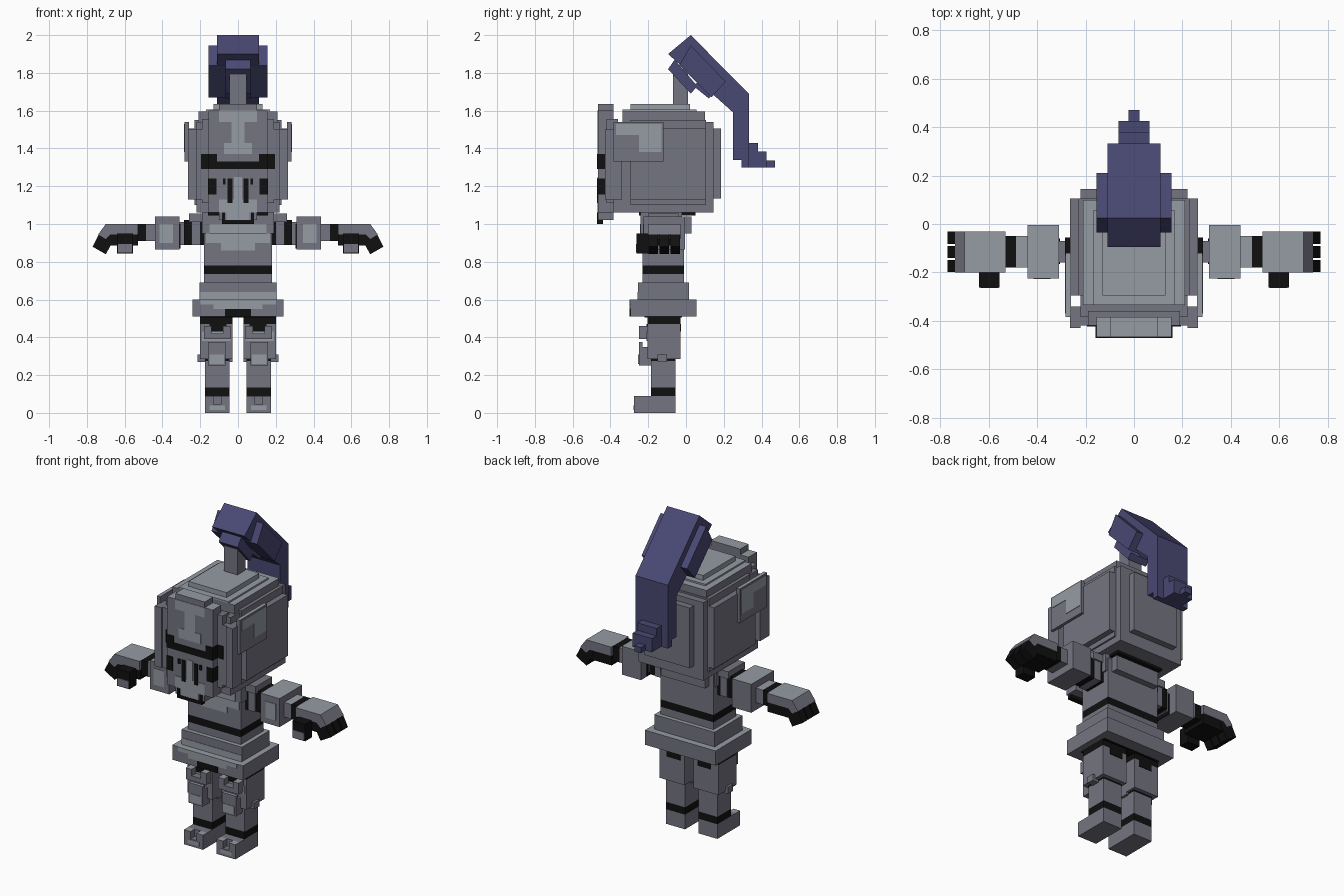
import bpy, bmesh

def srgb(h):
    c = [int(h[i:i + 2], 16) / 255 for i in (0, 2, 4)]
    return [((v + 0.055) / 1.055) ** 2.4 if v > 0.04 else v / 12.92 for v in c] + [1]

LIGHT, DARK, BLACK, PLUME = range(4)
MATS = []
for name, h in (("light steel", "959ca4"), ("dark steel", "757581"),
                ("black gap", "101010"), ("plume violet", "494873")):
    m = bpy.data.materials.new(name)
    m.diffuse_color = srgb(h)
    MATS.append(m)

def prism(bm, pts, place, a, b, mat, top=None):
    """Extrude a 2D polygon between a and b; upward faces may take another colour."""
    lo = [bm.verts.new(place(p, a)) for p in pts]
    hi = [bm.verts.new(place(p, b)) for p in pts]
    n = len(pts)
    faces = [bm.faces.new(lo), bm.faces.new(hi)]
    faces += [bm.faces.new((lo[i], lo[(i + 1) % n], hi[(i + 1) % n], hi[i])) for i in range(n)]
    bmesh.ops.recalc_face_normals(bm, faces=faces)
    for f in faces:
        f.material_index = top if top is not None and f.normal.z > 0.7 else mat

def along_x(p, t): return (t, p[0], p[1])
def along_y(p, t): return (p[0], t, p[1])
def along_z(p, t): return (p[0], p[1], t)

def box(bm, x0, x1, y0, y1, z0, z1, mat, top=None):
    prism(bm, [(x0, y0), (x1, y0), (x1, y1), (x0, y1)], along_z, z0, z1, mat, top)

def build(name, boxes=(), prisms=(), mirror=False):
    """One object from boxes and prisms, optionally mirrored across x = 0."""
    bm = bmesh.new()
    for b in boxes:
        box(bm, *b)
    for p in prisms:
        prism(bm, *p)
    me = bpy.data.meshes.new(name)
    bm.to_mesh(me)
    bm.free()
    for m in MATS:
        me.materials.append(m)
    ob = bpy.data.objects.new(name, me)
    bpy.context.collection.objects.link(ob)
    if mirror:
        ob.modifiers.new("mirror", 'MIRROR').use_mirror_merge = False
    return ob

# Legs: foot, ankle band, shin, knee and thigh
build("foot", [
    (0.045, 0.175, -0.275, -0.055, 0, 0.045, DARK),
    (0.045, 0.175, -0.235, -0.055, 0.045, 0.09, DARK),
    (0.045, 0.09, -0.275, -0.235, 0.045, 0.09, DARK, LIGHT),
    (0.13, 0.175, -0.275, -0.235, 0.045, 0.09, DARK, LIGHT),
    (0.07, 0.15, -0.277, -0.275, 0.015, 0.04, LIGHT)], mirror=True)
build("shin", [
    (0.045, 0.175, -0.185, -0.055, 0.09, 0.135, BLACK),
    (0.045, 0.175, -0.185, -0.055, 0.135, 0.275, DARK),
    (0.045, 0.175, -0.185, -0.055, 0.275, 0.29, BLACK)], mirror=True)
build("thigh", [
    (0.03, 0.2, -0.205, -0.03, 0.285, 0.47, DARK),
    (0.03, 0.2, -0.205, -0.03, 0.47, 0.515, BLACK),
    (0.06, 0.15, -0.208, -0.027, 0.43, 0.47, BLACK),
    (0.04, 0.19, -0.208, -0.205, 0.38, 0.43, LIGHT)], mirror=True)
build("thigh_plate", [
    (0.04, 0.08, -0.25, -0.205, 0.40, 0.46, DARK, LIGHT),
    (0.14, 0.18, -0.25, -0.205, 0.40, 0.46, DARK, LIGHT),
    (0.04, 0.18, -0.25, -0.205, 0.39, 0.42, DARK)], mirror=True)
build("knee", [
    (0.065, 0.16, -0.25, -0.185, 0.25, 0.30, DARK),
    (0.065, 0.16, -0.23, -0.185, 0.30, 0.35, DARK, LIGHT),
    (0.065, 0.16, -0.25, -0.23, 0.30, 0.375, DARK, LIGHT),
    (0.075, 0.15, -0.253, -0.25, 0.26, 0.31, LIGHT),
    (0.03, 0.215, -0.15, -0.1, 0.27, 0.31, DARK)], mirror=True)

# Skirt and torso
build("skirt", [
    (-0.24, 0.24, -0.295, 0.055, 0.51, 0.60, DARK, LIGHT),
    (-0.205, 0.205, -0.255, 0.015, 0.60, 0.69, DARK, LIGHT),
    (-0.2, 0.2, -0.298, -0.295, 0.575, 0.60, LIGHT),
    (-0.13, 0.13, -0.298, -0.295, 0.55, 0.575, LIGHT),
    (-0.07, 0.07, -0.298, -0.295, 0.51, 0.55, BLACK),
    (-0.2, 0.2, -0.258, -0.255, 0.60, 0.64, LIGHT),
    (-0.2, 0.2, -0.22, -0.02, 0.505, 0.51, BLACK)])
build("torso", [
    (-0.18, 0.18, -0.23, -0.01, 0.69, 0.735, DARK),
    (-0.18, 0.18, -0.23, -0.01, 0.735, 0.78, BLACK),
    (-0.18, 0.18, -0.23, -0.01, 0.78, 1.03, DARK),
    (-0.17, 0.17, -0.234, -0.23, 0.90, 0.95, LIGHT),
    (-0.09, 0.09, -0.234, -0.23, 0.86, 0.90, LIGHT)])
build("collar", [
    (-0.19, 0.19, -0.24, -0.02, 0.95, 1.06, DARK, LIGHT),
    (-0.15, 0.15, -0.02, 0.03, 0.95, 1.04, DARK),
    (-0.15, 0.15, -0.244, -0.24, 0.95, 1.0, LIGHT)])
build("neck", [(-0.16, 0.16, -0.25, 0.05, 1.045, 1.065, BLACK)])

# Arms: shoulder joint, pauldron, forearm
build("upper_arm", [
    (0.18, 0.2, -0.185, -0.05, 0.89, 1.02, BLACK),
    (0.2, 0.245, -0.185, -0.05, 0.89, 1.02, DARK),
    (0.245, 0.285, -0.175, -0.055, 0.89, 1.02, BLACK),
    (0.285, 0.32, -0.16, -0.07, 0.89, 1.01, DARK),
    (0.19, 0.26, -0.2, -0.04, 1.01, 1.055, DARK)], mirror=True)
build("pauldron", [
    (0.31, 0.44, -0.225, -0.005, 0.865, 1.04, DARK, LIGHT),
    (0.345, 0.415, -0.228, -0.225, 0.90, 1.0, LIGHT),
    (0.305, 0.345, -0.165, -0.06, 0.87, 1.0, BLACK)], mirror=True)
build("forearm", [
    (0.44, 0.487, -0.18, -0.05, 0.91, 1.0, DARK, LIGHT),
    (0.487, 0.53, -0.18, -0.05, 0.91, 1.0, BLACK)], mirror=True)

# Hands: gauntlet plate, palm, angled fingers and thumb
build("gauntlet", [
    (0.53, 0.70, -0.2, -0.03, 0.945, 1.0, DARK, LIGHT),
    (0.53, 0.69, -0.195, -0.035, 0.885, 0.945, BLACK)], mirror=True)
finger = [(0.70, 0.995), (0.735, 0.95), (0.77, 0.88), (0.70, 0.84), (0.65, 0.93)]
knuckle = [(0.70, 1.0), (0.74, 0.945), (0.70, 0.92), (0.67, 0.95)]
build("fingers", prisms=[(finger, along_y, y, y + 0.05, BLACK) for y in (-0.198, -0.14, -0.082)]
      + [(knuckle, along_y, -0.2, -0.03, DARK)], mirror=True)
build("thumb", [
    (0.555, 0.64, -0.262, -0.195, 0.845, 0.95, BLACK),
    (0.56, 0.635, -0.265, -0.262, 0.85, 0.895, DARK)], mirror=True)

# Helmet: stepped stack of overlapping blocks
build("helmet", [
    (-0.265, 0.265, -0.295, 0.105, 1.13, 1.505, DARK),
    (-0.23, 0.23, -0.295, 0.105, 1.10, 1.55, DARK),
    (-0.155, 0.155, -0.295, 0.185, 1.135, 1.505, DARK),
    (-0.22, 0.22, -0.385, 0.145, 1.06, 1.54, DARK),
    (-0.21, 0.21, -0.335, 0.10, 1.54, 1.595, DARK, LIGHT),
    (-0.17, 0.17, -0.335, 0.055, 1.595, 1.605, LIGHT),
    (-0.13, 0.13, -0.295, 0.02, 1.605, 1.635, LIGHT)])
build("cheek_plate", [
    (0.26, 0.282, -0.385, -0.12, 1.33, 1.54, DARK, LIGHT),
    (0.22, 0.265, -0.43, -0.34, 1.13, 1.50, DARK),
    (0.282, 0.285, -0.37, -0.13, 1.47, 1.53, LIGHT),
    (0.282, 0.285, -0.25, -0.13, 1.38, 1.47, LIGHT)], mirror=True)

# Visor with eye slit, breathing slits and steel highlights
build("visor", [
    (-0.155, 0.155, -0.466, -0.385, 1.06, 1.60, DARK, LIGHT),
    (-0.1, 0.1, -0.466, -0.385, 1.02, 1.635, DARK, LIGHT),
    (-0.19, 0.19, -0.42, -0.36, 1.11, 1.555, DARK),
    (-0.245, 0.245, -0.42, -0.385, 1.13, 1.50, DARK)])
build("visor_highlight", [
    (-0.1, 0.1, -0.469, -0.466, 1.54, 1.60, LIGHT),
    (-0.035, 0.035, -0.469, -0.466, 1.43, 1.54, LIGHT),
    (-0.075, 0.075, -0.469, -0.466, 1.37, 1.43, LIGHT),
    (-0.1, 0.1, -0.469, -0.466, 1.06, 1.13, LIGHT),
    (-0.06, 0.06, -0.469, -0.466, 1.02, 1.06, LIGHT),
    (-0.02, 0.02, -0.469, -0.466, 1.13, 1.25, LIGHT)])
build("visor_slits", [
    (0, 0.158, -0.471, -0.42, 1.29, 1.33, BLACK),
    (0.11, 0.158, -0.471, -0.42, 1.33, 1.37, BLACK),
    (0.158, 0.195, -0.424, -0.40, 1.29, 1.37, BLACK),
    (0.115, 0.158, -0.471, -0.42, 1.155, 1.24, BLACK),
    (0.03, 0.055, -0.471, -0.44, 1.11, 1.24, BLACK),
    (0.065, 0.08, -0.471, -0.44, 1.21, 1.24, BLACK),
    (0.068, 0.085, -0.471, -0.44, 1.015, 1.06, BLACK),
    (0, 0.085, -0.471, -0.44, 1.0, 1.02, BLACK)], mirror=True)

# Plume: holder, slanted crest, hanging tail and stepped tip
build("plume_holder", [(-0.045, 0.045, -0.07, 0.01, 1.62, 1.82, DARK)])
crest = [(-0.095, 1.90), (0.025, 2.0), (0.333, 1.69), (0.333, 1.34), (0.25, 1.34), (0.25, 1.59)]
band = [(0.025, 1.945), (0.21, 1.755), (0.135, 1.67), (-0.035, 1.84)]
under = [(-0.06, 1.87), (-0.095, 1.82), (0.025, 1.69), (0.06, 1.73)]
under_back = [(0.06, 1.75), (0.04, 1.73), (0.12, 1.665), (0.15, 1.69)]
build("plume", [
    (-0.11, 0.11, 0.295, 0.333, 1.30, 1.34, PLUME),
    (-0.065, 0.065, 0.295, 0.38, 1.30, 1.43, PLUME),
    (-0.065, 0.065, 0.34, 0.425, 1.30, 1.385, PLUME),
    (-0.022, 0.022, 0.425, 0.47, 1.30, 1.335, PLUME)],
    [(crest, along_x, -0.11, 0.11, PLUME),
     (band, along_x, -0.155, 0.155, PLUME),
     (under, along_x, -0.065, 0.065, PLUME),
     (under_back, along_x, -0.065, 0.065, PLUME)])
